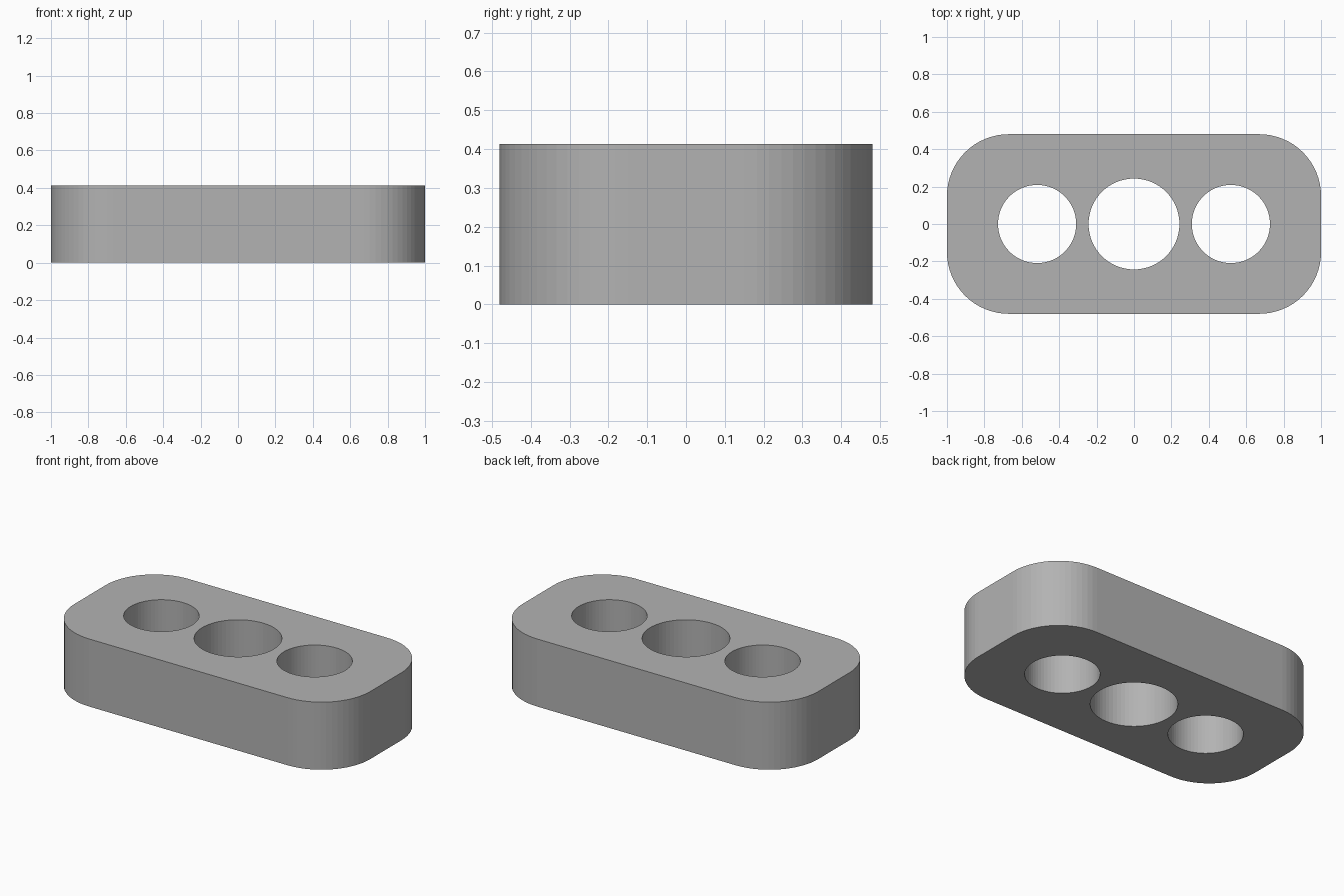
import bpy
import bmesh
from math import cos, sin, pi, tau

cube = bpy.data.objects.get("Cube")
if cube:
    bpy.data.objects.remove(cube, do_unlink=True)

HALF_X, HALF_Y, HEIGHT, CORNER = 1.0, 0.48, 0.413, 0.33
CORNER_STEPS, HOLE_STEPS = 16, 64
HOLES = [(-0.518, 0.209), (0, 0.243), (0.518, 0.209)]  # centre x, radius


def add_loop(bm, points):
    """Closed ring of edges through the points at z = 0."""
    verts = [bm.verts.new((x, y, 0)) for x, y in points]
    return [bm.edges.new((a, b)) for a, b in zip(verts, verts[1:] + verts[:1])]


def rounded_rectangle():
    points = []
    for quarter, (sx, sy) in enumerate([(1, 1), (-1, 1), (-1, -1), (1, -1)]):
        for i in range(CORNER_STEPS + 1):
            a = (quarter + i / CORNER_STEPS) * pi / 2
            points.append((sx * (HALF_X - CORNER) + CORNER * cos(a),
                           sy * (HALF_Y - CORNER) + CORNER * sin(a)))
    return points


def circle(cx, radius):
    return [(cx + radius * cos(tau * i / HOLE_STEPS), radius * sin(tau * i / HOLE_STEPS))
            for i in range(HOLE_STEPS)]


# Plate profile with three holes, extruded to full height
bm = bmesh.new()
edges = add_loop(bm, rounded_rectangle())
for cx, radius in HOLES:
    edges += add_loop(bm, circle(cx, radius))
bmesh.ops.triangle_fill(bm, use_beauty=True, use_dissolve=False, edges=edges)
extruded = bmesh.ops.extrude_face_region(bm, geom=bm.faces[:], use_keep_orig=True)
top_verts = [g for g in extruded["geom"] if isinstance(g, bmesh.types.BMVert)]
bmesh.ops.translate(bm, vec=(0, 0, HEIGHT), verts=top_verts)
bmesh.ops.recalc_face_normals(bm, faces=bm.faces[:])

mesh = bpy.data.meshes.new("link_plate")
bm.to_mesh(mesh)
bm.free()
plate = bpy.data.objects.new("link_plate", mesh)
bpy.context.collection.objects.link(plate)

# Single grey material
grey = bpy.data.materials.new("plain_grey")
grey.use_nodes = True
color = (0.45, 0.45, 0.45, 1)
grey.diffuse_color = color
grey.node_tree.nodes["Principled BSDF"].inputs["Base Color"].default_value = color
mesh.materials.append(grey)
